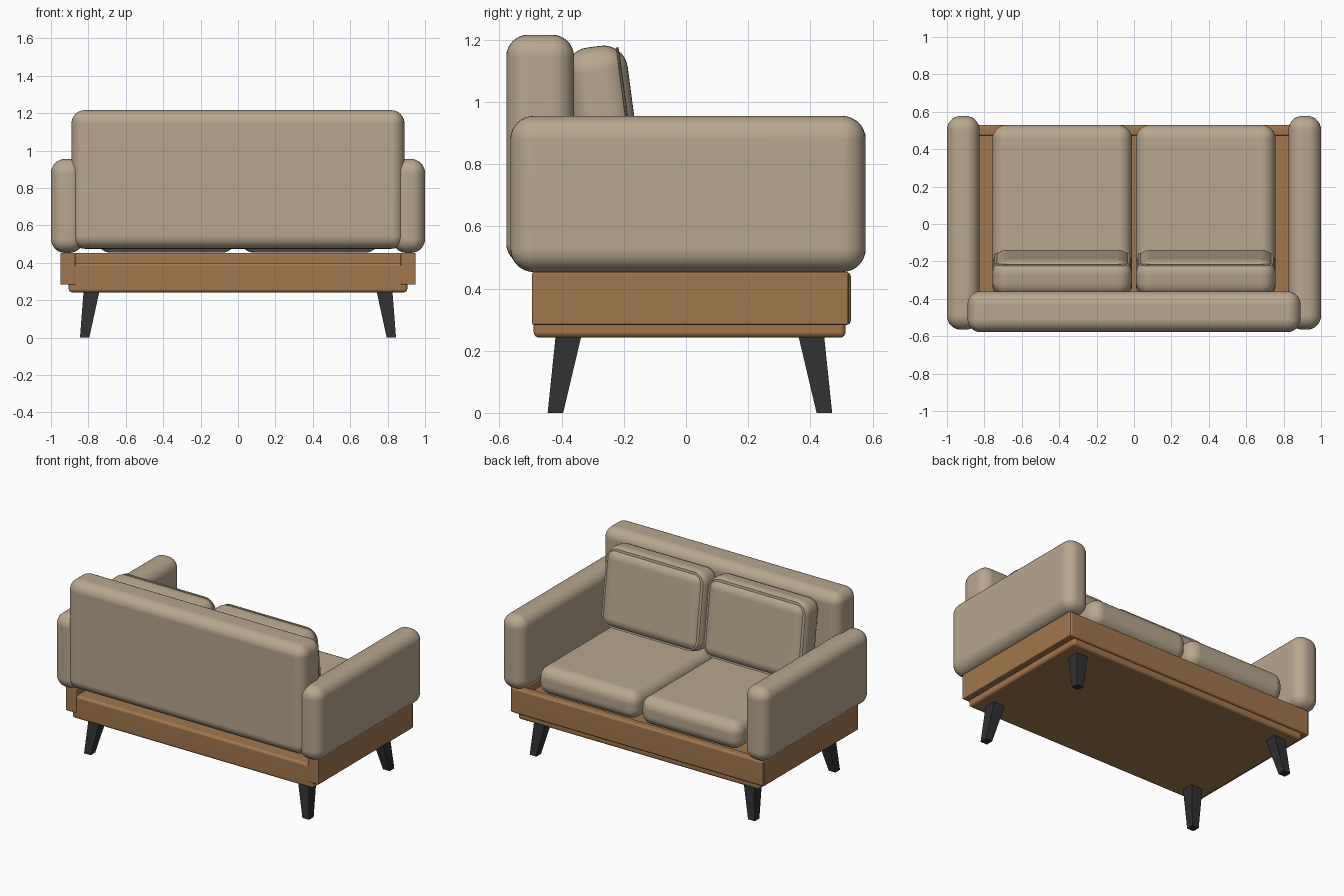
import bpy, bmesh, math
from mathutils import Vector, Matrix

if "Cube" in bpy.data.objects:
    bpy.data.objects.remove(bpy.data.objects["Cube"])


def material(name, rgb):
    m = bpy.data.materials.new(name)
    m.diffuse_color = (*rgb, 1)
    m.use_nodes = True
    m.node_tree.nodes["Principled BSDF"].inputs["Base Color"].default_value = m.diffuse_color
    return m


FABRIC = material("beige fabric", (0.48, 0.385, 0.27))
WOOD = material("warm wood", (0.36, 0.185, 0.075))
DARK = material("dark leg", (0.03, 0.03, 0.03))


def finish(bm, name, mat, smooth=True):
    me = bpy.data.meshes.new(name)
    bm.to_mesh(me)
    bm.free()
    me.materials.append(mat)
    ob = bpy.data.objects.new(name, me)
    bpy.context.collection.objects.link(ob)
    if smooth:
        for p in me.polygons:
            p.use_smooth = True
        wn = ob.modifiers.new("normals", 'WEIGHTED_NORMAL')
        wn.keep_sharp = True
    return ob


def box(name, x, y, z, r, mat, seg=6, tilt=0.0, edge_axis=None):
    """Rounded box from ranges; edge_axis limits rounding to edges along it."""
    lo, hi = Vector((x[0], y[0], z[0])), Vector((x[1], y[1], z[1]))
    bm = bmesh.new()
    bmesh.ops.create_cube(bm, size=1)
    bmesh.ops.scale(bm, vec=hi - lo, verts=bm.verts)
    edges = [e for e in bm.edges if edge_axis is None or
             abs((e.verts[0].co - e.verts[1].co).normalized()[edge_axis]) > 0.9]
    bmesh.ops.bevel(bm, geom=edges, offset=r, segments=seg, profile=0.5,
                    affect='EDGES', clamp_overlap=True)
    bm.transform(Matrix.Rotation(tilt, 4, 'X'))
    bm.transform(Matrix.Translation((lo + hi) / 2))
    return finish(bm, name, mat)


def mirrored(x, s):
    return tuple(sorted((x[0] * s, x[1] * s)))


# Wooden base and far rail
box("base", (-0.905, 0.905), (-0.49, 0.513), (0.242, 0.40), 0.018, WOOD, 4)
box("long_rail", (-0.945, 0.945), (0.47, 0.53), (0.283, 0.453), 0.014, WOOD, 4)

# Upholstered backrest
box("backrest", (-0.89, 0.89), (-0.578, -0.36), (0.475, 1.216), 0.07, FABRIC, 8)

TILT = math.radians(7.5)
for s, side in ((-1, "left"), (1, "right")):
    # Side rail and arm
    box(side + "_side_rail", mirrored((0.87, 0.95), s), (-0.495, 0.522),
        (0.283, 0.453), 0.006, WOOD, 2)
    box(side + "_arm", mirrored((0.826, 1.0), s), (-0.565, 0.578),
        (0.453, 0.955), 0.075, FABRIC, 8)

    # Seat cushion and leaning back cushion
    xs = mirrored((0.01, 0.757), s)
    box(side + "_seat_cushion", xs, (-0.40, 0.53), (0.455, 0.645), 0.075, FABRIC, 8)
    c = Vector((0, -0.262, 0.913))
    box(side + "_back_cushion", xs, (c.y - 0.1, c.y + 0.1),
        (c.z - 0.267, c.z + 0.267), 0.078, FABRIC, 8, TILT)

    # Thin seam panel set into the rounded front of the back cushion
    p = c + Matrix.Rotation(TILT, 3, 'X') @ Vector((0, 0.075, 0))
    box(side + "_cushion_panel", mirrored((0.022, 0.745), s),
        (p.y - 0.004, p.y + 0.004), (p.z - 0.255, p.z + 0.255), 0.075, FABRIC, 8,
        TILT, edge_axis=1)

    # Splayed tapered legs
    for end, top_y, foot_y in (("front", -0.3775, -0.42), ("back", 0.4025, 0.445)):
        bm = bmesh.new()
        bmesh.ops.create_cube(bm, size=1)
        for v in bm.verts:
            if v.co.z > 0:
                v.co = Vector((s * 0.783 + v.co.x * 0.085, top_y + v.co.y * 0.083, 0.25))
            else:
                v.co = Vector((s * 0.82 + v.co.x * 0.05, foot_y + v.co.y * 0.05, 0))
        finish(bm, f"{side}_{end}_leg", DARK, smooth=False)
